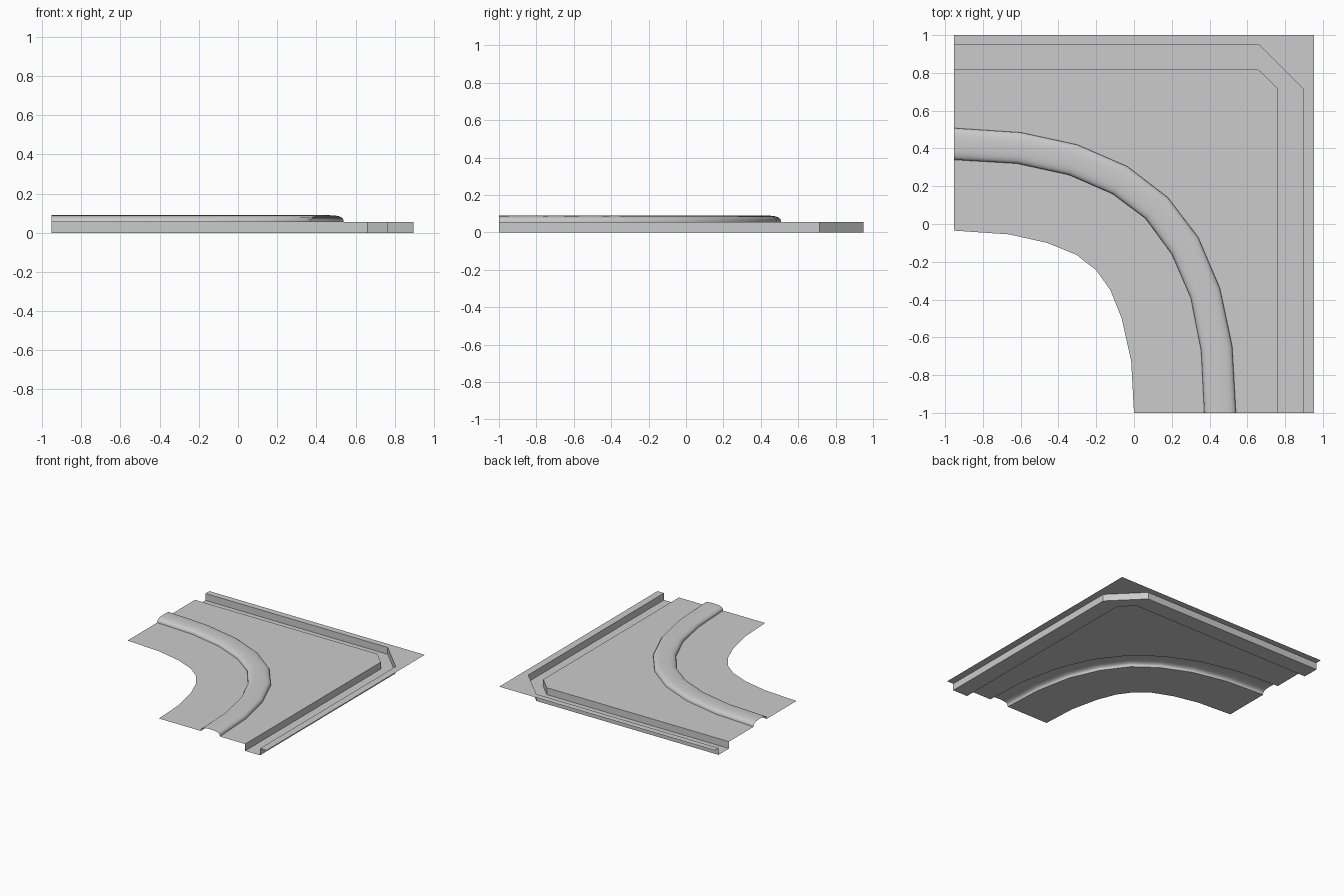
import bpy, math

cube = bpy.data.objects.get("Cube")
if cube:
    bpy.data.objects.remove(cube, do_unlink=True)

DECK, CREST, EDGE_X = 0.055, 0.09, 0.953

grey = bpy.data.materials.new("light_grey")
grey.use_nodes = True
colour = (0.6, 0.6, 0.6, 1)
grey.diffuse_color = colour
grey.node_tree.nodes["Principled BSDF"].inputs["Base Color"].default_value = colour


def make_part(name, verts, faces, smooth=False):
    mesh = bpy.data.meshes.new(name)
    mesh.from_pydata(verts, [], faces)
    mesh.materials.append(grey)
    mesh.update()
    for poly in mesh.polygons:
        poly.use_smooth = smooth
    obj = bpy.data.objects.new(name, mesh)
    bpy.context.collection.objects.link(obj)
    return obj


def at_height(path, z):
    return [(x, y, z) for x, y in path]


def loft(name, rows, smooth=False):
    """Skin a surface across rows of points, ordered from the inside of the bend out."""
    n = len(rows[0])
    verts = [p for row in rows for p in row]
    faces = [(r * n + i, r * n + i + 1, (r + 1) * n + i + 1, (r + 1) * n + i)
             for r in range(len(rows) - 1) for i in range(n - 1)]
    return make_part(name, verts, faces, smooth)


def corner_path(x, y, cut_x=0.66, cut_y=0.715):
    """Straight run, chamfered corner, straight run."""
    return [(-EDGE_X, y), (cut_x, y), (x, cut_y), (x, -1)]


# Curved outlines, from the left end round to the front end
inner_edge = [(-EDGE_X, -0.035), (-0.66, -0.055), (-0.46, -0.1), (-0.305, -0.163),
              (-0.2, -0.245), (-0.125, -0.35), (-0.065, -0.5), (-0.015, -0.725), (0, -1)]
ridge_in = [(-EDGE_X, 0.34), (-0.62, 0.32), (-0.345, 0.26), (-0.115, 0.16),
            (0.06, 0.03), (0.2, -0.16), (0.3, -0.39), (0.355, -0.67), (0.372, -1)]
ridge_out = [(-EDGE_X, 0.508), (-0.6, 0.485), (-0.3, 0.42), (-0.035, 0.305),
             (0.18, 0.14), (0.34, -0.07), (0.455, -0.34), (0.52, -0.645), (0.54, -1)]
gutter_in = corner_path(0.763, 0.817)
gutter_out = corner_path(0.895, 0.95)

# Flat strip inside the bend
loft("inner_deck", [at_height(inner_edge, DECK), at_height(ridge_in, DECK)])

# Hollow rounded ridge
rows = []
STEPS = 14
for k in range(STEPS + 1):
    a = math.pi * k / STEPS
    c, s = math.cos(a), max(math.sin(a), 0)
    across = 0.5 - 0.5 * math.copysign(abs(c) ** 0.72, c)
    z = DECK + (CREST - DECK) * s ** 0.72
    rows.append([(p[0] + (q[0] - p[0]) * across, p[1] + (q[1] - p[1]) * across, z)
                 for p, q in zip(ridge_in, ridge_out)])
loft("curved_ridge", rows, smooth=True)

# Flat field between the ridge and the gutter
field = at_height(ridge_out + gutter_in[::-1], DECK)
make_part("outer_deck", field, [tuple(range(len(field)))])

# Sunken gutter with two walls and a floor
loft("gutter", [at_height(gutter_in, DECK), at_height(gutter_in, 0),
                at_height(gutter_out, 0), at_height(gutter_out, DECK)])

# Flat border outside the gutter
border = at_height(gutter_out + [(EDGE_X, -1), (EDGE_X, 1), (-EDGE_X, 1)], DECK)
make_part("border", border, [tuple(range(len(border)))])
